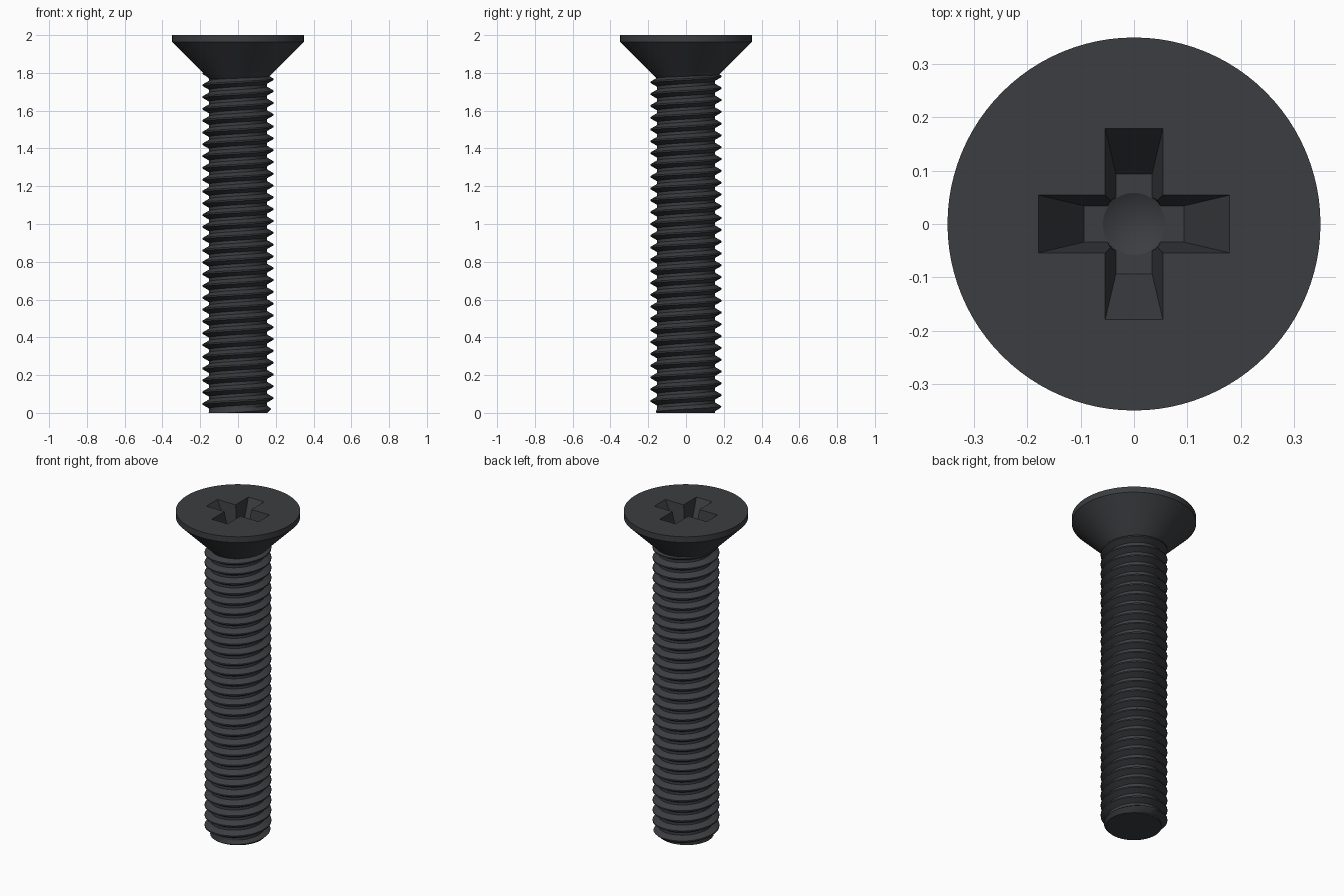
import bpy, bmesh, math

if "Cube" in bpy.data.objects:
    bpy.data.objects.remove(bpy.data.objects["Cube"])

black = bpy.data.materials.new("black_steel")
black.diffuse_color = (0.045, 0.047, 0.052, 1)
black.use_nodes = True
black.node_tree.nodes["Principled BSDF"].inputs["Base Color"].default_value = black.diffuse_color


def make_object(name, bm):
    bmesh.ops.recalc_face_normals(bm, faces=bm.faces[:])
    me = bpy.data.meshes.new(name)
    bm.to_mesh(me)
    bm.free()
    ob = bpy.data.objects.new(name, me)
    bpy.context.collection.objects.link(ob)
    me.materials.append(black)
    return ob


def revolve(name, profile, steps):
    # spin a closed (radius, z) profile that starts and ends on the axis
    bm = bmesh.new()
    vs = [bm.verts.new((r, 0, z)) for r, z in profile]
    es = [bm.edges.new(p) for p in zip(vs, vs[1:])]
    bmesh.ops.spin(bm, geom=vs + es, cent=(0, 0, 0), axis=(0, 0, 1),
                   angle=2 * math.pi, steps=steps)
    bmesh.ops.remove_doubles(bm, verts=bm.verts[:], dist=1e-5)
    return make_object(name, bm)


def smooth(ob):
    bpy.ops.object.select_all(action='DESELECT')
    ob.select_set(True)
    bpy.context.view_layer.objects.active = ob
    bpy.ops.object.shade_smooth_by_angle(angle=math.radians(25))


def cut(ob, cutter):
    cutter.hide_render = True
    mod = ob.modifiers.new("cut", 'BOOLEAN')
    mod.operation, mod.solver, mod.object = 'DIFFERENCE', 'EXACT', cutter
    bpy.context.view_layer.objects.active = ob
    bpy.ops.object.modifier_apply(modifier=mod.name)
    bpy.data.objects.remove(cutter)


# Countersunk head
head = revolve("countersunk_head", [(0, 2), (0.349, 2), (0.349, 1.964),
                                    (0.153, 1.768), (0, 1.768)], 96)

# Cross recess with tapered wings
TOP, FLOOR = 2.0, 1.84


def cross_ring(bm, z):
    t = (z - FLOOR) / (TOP - FLOOR)
    reach, half = 0.094 + 0.085 * t, 0.034 + 0.02 * t
    ring = []
    for k in range(4):
        c, s = round(math.cos(k * math.pi / 2)), round(math.sin(k * math.pi / 2))
        for x, y in ((reach, -half), (reach, half), (half, half)):
            ring.append(bm.verts.new((c * x - s * y, s * x + c * y, z)))
    return ring


bm = bmesh.new()
low, high = cross_ring(bm, FLOOR), cross_ring(bm, TOP + 0.02)
bm.faces.new(low)
bm.faces.new(high)
for i in range(12):
    j = (i + 1) % 12
    bm.faces.new((low[i], low[j], high[j], high[i]))
cut(head, make_object("recess_cutter", bm))

# Pointed centre of the recess
cut(head, revolve("recess_point_cutter", [(0, FLOOR - 0.033), (0.06, FLOOR + 0.001),
                                          (0.064, 1.98), (0, 1.98)], 48))
smooth(head)

# Threaded shank: helical rows clamped between the tip and the head
PITCH, MAJOR, MINOR, END = 0.0625, 0.187, 0.153, 1.8
SEG, PHASE = 64, 0.012
BREAKS = (0, 1 / 8, 7 / 16, 11 / 16)


def thread_radius(z, turn):
    f = ((z - PHASE) / PITCH - turn) % 1
    if f < 1 / 8:
        r = MAJOR
    elif f < 7 / 16:
        r = MAJOR - (MAJOR - MINOR) * (f - 1 / 8) * 16 / 5
    elif f < 11 / 16:
        r = MINOR
    else:
        r = MINOR + (MAJOR - MINOR) * (f - 11 / 16) * 16 / 5
    return min(r, 0.156 + z)


bm = bmesh.new()
columns = []
for i in range(SEG):
    turn, a = i / SEG, 2 * math.pi * i / SEG
    col = []
    for k in range(-3, int(END / PITCH) + 4):
        for f in BREAKS:
            z = min(max(PHASE + PITCH * (k + f + turn), 0), END)
            r = thread_radius(z, turn)
            col.append(bm.verts.new((r * math.cos(a), r * math.sin(a), z)))
    columns.append(col)
columns.append(columns[0][4:])
for a, b in zip(columns, columns[1:]):
    for j in range(len(columns[0]) - 5):
        bm.faces.new((a[j], b[j], b[j + 1], a[j + 1]))
bmesh.ops.remove_doubles(bm, verts=bm.verts[:], dist=1e-5)
bmesh.ops.holes_fill(bm, edges=[e for e in bm.edges if e.is_boundary], sides=0)
smooth(make_object("threaded_shank", bm))
